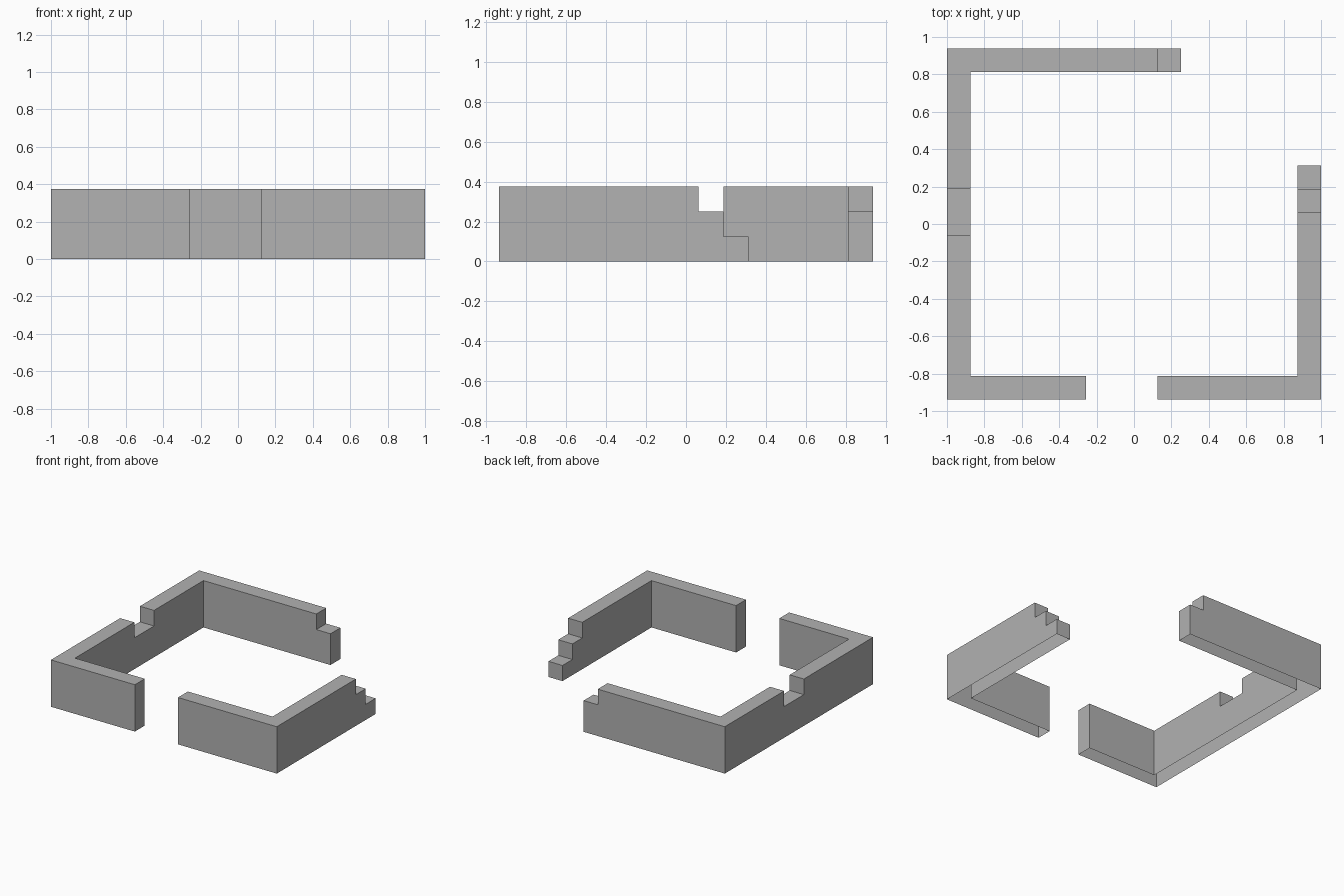
import bpy, bmesh
from mathutils import Vector

cube = bpy.data.objects.get("Cube")
if cube:
    bpy.data.objects.remove(cube, do_unlink=True)

U = 0.125               # wall thickness and step size
X, Y, H = 1.0, 0.9375, 3 * U

grey = bpy.data.materials.new("stone grey")
grey.use_nodes = True
colour = (0.445, 0.445, 0.445, 1)
grey.diffuse_color = colour
grey.node_tree.nodes["Principled BSDF"].inputs["Base Color"].default_value = colour


def inner(x, y):
    """Point on the inside of the wall that faces an outer point."""
    return (max(-X + U, min(X - U, x)), max(-Y + U, min(Y - U, y)))


def wall(name, outline, heights):
    """Hollow wall, open underneath, along counterclockwise outer points."""
    bm = bmesh.new()
    out = [Vector((*p, 0)) for p in outline]
    ins = [Vector((*inner(*p), 0)) for p in outline]

    def quad(*corners):
        bm.faces.new([bm.verts.new(p + Vector((0, 0, z))) for p, z in corners])

    # Outside, inside and top of each stretch
    for i, h in enumerate(heights):
        a, b, c, d = out[i], out[i + 1], ins[i + 1], ins[i]
        quad((a, 0), (b, 0), (b, h), (a, h))
        quad((c, 0), (d, 0), (d, h), (c, h))
        quad((a, h), (b, h), (c, h), (d, h))

    # End caps and step risers
    levels = [0, *heights, 0]
    for o, n, low, high in zip(out, ins, levels, levels[1:]):
        if low != high:
            quad((n, low), (o, low), (o, high), (n, high))

    bmesh.ops.remove_doubles(bm, verts=bm.verts, dist=0.0001)
    mesh = bpy.data.meshes.new(name)
    bm.to_mesh(mesh)
    bm.free()
    mesh.materials.append(grey)
    obj = bpy.data.objects.new(name, mesh)
    bpy.context.collection.objects.link(obj)


# Long wall: stepped back end, notched side, short front return
wall("notched_wall",
     [(2 * U, Y), (U, Y), (-X, Y), (-X, 1.5 * U), (-X, -0.5 * U), (-X, -Y), (-0.257, -Y)],
     [2 * U, H, H, 2 * U, H, H])

# Corner wall: front stretch and a side that steps down to the ground
wall("stepped_wall",
     [(U, -Y), (X, -Y), (X, 0.5 * U), (X, 1.5 * U), (X, 2.5 * U)],
     [H, H, 2 * U, U])
